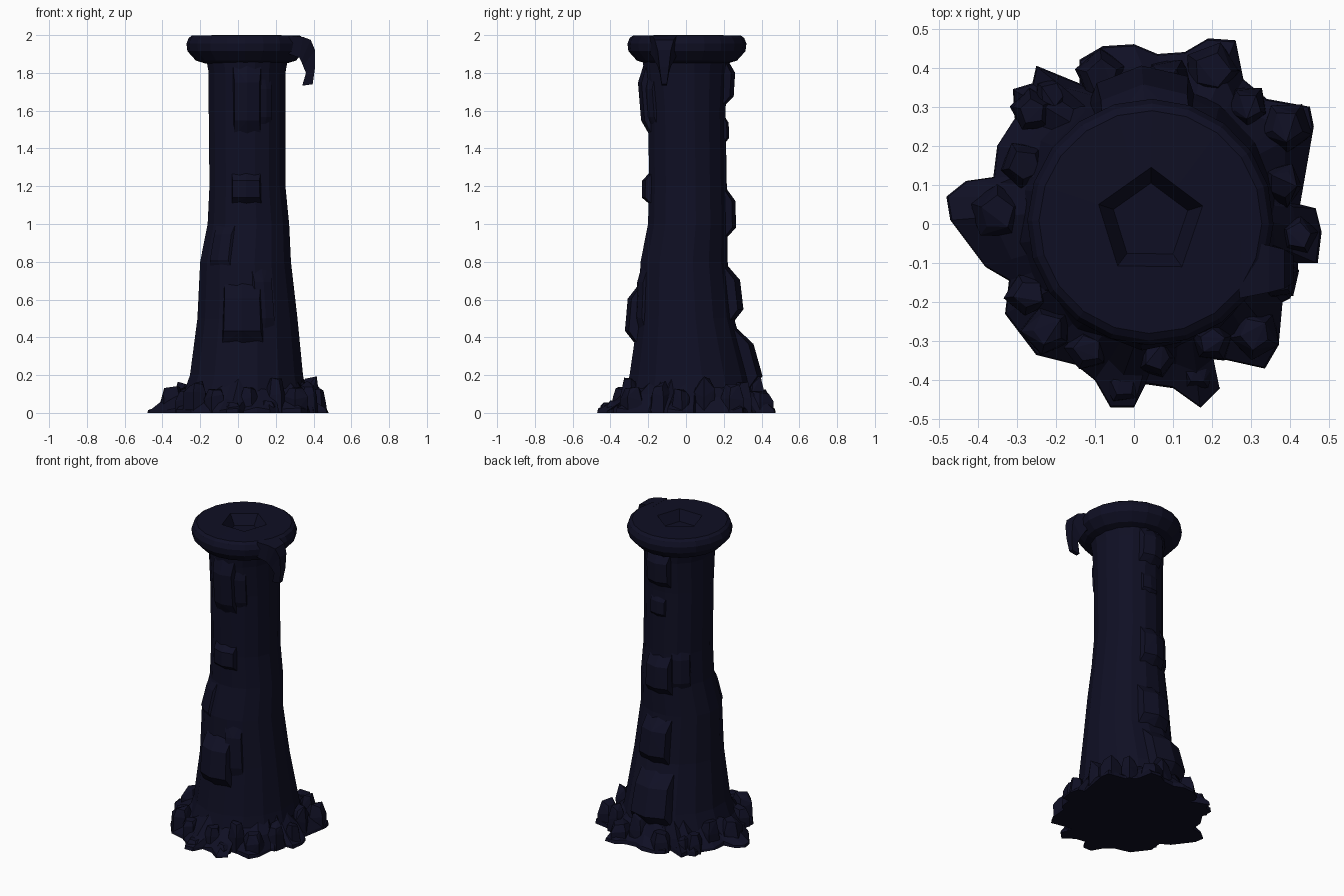
import bpy, bmesh, math, random
from mathutils import Vector

random.seed(4)
mat = bpy.data.materials.new("midnight navy stone")
mat.diffuse_color = (0.0048, 0.0048, 0.0175, 1)


def finish(name, bm):
    bmesh.ops.recalc_face_normals(bm, faces=bm.faces[:])
    me = bpy.data.meshes.new(name)
    bm.to_mesh(me)
    bm.free()
    me.materials.append(mat)
    ob = bpy.data.objects.new(name, me)
    bpy.context.collection.objects.link(ob)
    return ob


def loft(name, rings):
    bm = bmesh.new()
    vs = [[bm.verts.new(p) for p in r] for r in rings]
    n = len(vs[0])
    for a, b in zip(vs, vs[1:]):
        for i in range(n):
            j = (i + 1) % n
            bm.faces.new((a[i], a[j], b[j], b[i]))
    bm.faces.new(vs[0])
    bm.faces.new(vs[-1])
    return finish(name, bm)


def hull(name, pts):
    bm = bmesh.new()
    for p in pts:
        bm.verts.new(p)
    res = bmesh.ops.convex_hull(bm, input=bm.verts[:])
    loose = [v for v in bm.verts if not v.link_faces]
    bmesh.ops.delete(bm, geom=loose, context='VERTS')
    return finish(name, bm)


# trunk cross-sections: z, centre x, centre y, radius x, radius y
SECTIONS = [
    (0.00, 0.03, 0.02, 0.36, 0.37), (0.20, 0.045, 0.02, 0.305, 0.325),
    (0.50, 0.05, 0.00, 0.27, 0.26), (0.80, 0.04, -0.01, 0.245, 0.235),
    (1.00, 0.055, 0.01, 0.22, 0.215), (1.20, 0.05, 0.01, 0.205, 0.21),
    (1.60, 0.048, 0.005, 0.207, 0.208), (1.80, 0.048, 0.00, 0.207, 0.225),
    (1.90, 0.048, 0.00, 0.225, 0.24)]


def surf(a, z, out=0.0):
    """Point on the trunk at angle a and height z, pushed outward."""
    for s, t in zip(SECTIONS, SECTIONS[1:]):
        if z <= t[0]:
            break
    k = (z - s[0]) / (t[0] - s[0])
    cx, cy, rx, ry = [s[i] + (t[i] - s[i]) * k for i in range(1, 5)]
    return Vector((cx + (rx + out) * math.cos(a), cy + (ry + out) * math.sin(a), z))


N = 16
angles = [2 * math.pi * (i + 0.5) / N for i in range(N)]
loft("trunk", [[surf(a, s[0]) for a in angles] for s in SECTIONS])

# raised slabs of rock on the trunk: degrees, low z, high z, bulge, half width
SLABS = [
    (-90, 1.46, 1.86, 0.035, 22), (-62, 1.50, 1.80, 0.012, 12),
    (-92, 1.10, 1.28, 0.032, 24), (-95, 0.36, 0.70, 0.055, 24),
    (-70, 0.42, 0.80, 0.015, 14), (-125, 0.75, 1.02, 0.012, 18),
    (90, 1.62, 1.87, 0.035, 24), (88, 1.42, 1.58, 0.012, 18),
    (92, 0.92, 1.20, 0.04, 24), (88, 0.48, 0.79, 0.05, 24),
    (94, 0.12, 0.46, 0.06, 26), (130, 0.95, 1.25, 0.012, 18)]
for i, (d, lo, hi, out, w) in enumerate(SLABS):
    a, w, h = math.radians(d), math.radians(w), hi - lo
    pts = []
    for k in (-1, 0, 1):
        pts += [surf(a + k * w, lo, -0.015), surf(a + k * w, hi, -0.015)]
        for f in (0.22, 0.72):
            pts.append(surf(a + k * w * 0.75, lo + h * f, out * (1 - 0.25 * abs(k))))
    hull("trunk_slab_%d" % i, pts)

# jagged foot outline, spreading out from the trunk
OUTLINE = [
    (-.48, .07), (-.43, .11), (-.36, .12), (-.35, .2), (-.305, .27), (-.31, .345),
    (-.26, .36), (-.25, .405), (-.14, .36), (-.14, .42), (-.08, .455), (0, .46),
    (.06, .435), (.13, .44), (.19, .475), (.26, .47), (.28, .37), (.34, .32),
    (.45, .30), (.46, .25), (.425, .05), (.465, .04), (.48, -.02), (.47, -.1),
    (.42, -.1), (.42, -.13), (.4, -.19), (.38, -.2), (.37, -.31), (.335, -.37),
    (.2, -.34), (.19, -.37), (.22, -.42), (.17, -.47), (.1, -.42), (.03, -.41),
    (0, -.47), (-.06, -.47), (-.1, -.4), (-.15, -.36), (-.25, -.335),
    (-.33, -.23), (-.32, -.145), (-.38, -.11), (-.47, .01)]
foot = [[], [], [], []]
for x, y in OUTLINE:
    a = math.atan2(y, x)
    p, q = Vector((x, y, 0)), surf(a, 0.2)
    flat = Vector((q.x, q.y, 0))
    foot[0].append(p)
    foot[1].append(p * 0.99 + Vector((0, 0, random.uniform(0.01, 0.03))))
    foot[2].append(p.lerp(flat, 0.5) + Vector((0, 0, random.uniform(0.05, 0.10))))
    foot[3].append(flat * 0.98 + Vector((0, 0, random.uniform(0.13, 0.19))))
loft("jagged_foot", foot)

# boulders round the foot: x, y, radius, height
BOULDERS = [
    (-.35, .03, .075, .13), (-.26, .29, .06, .11), (-.21, .33, .055, .09),
    (-.08, .38, .07, .12), (.20, .39, .08, .11), (.29, .30, .06, .15),
    (.39, .25, .07, .14), (.38, .10, .06, .18), (.42, -.03, .055, .12),
    (.37, -.14, .06, .16), (.31, -.28, .07, .13), (.16, -.38, .05, .06),
    (.06, -.34, .06, .13), (-.03, -.41, .055, .06), (-.12, -.32, .06, .14),
    (-.22, -.27, .07, .16), (-.27, -.18, .065, .12), (-.28, .15, .07, .16),
    (.20, -.30, .06, .17), (.09, .36, .07, .18)]
for i, (x, y, r, h) in enumerate(BOULDERS):
    t0 = random.uniform(0, 6)
    pts = []
    for z, k in ((0, 1.0), (0.6 * h, 0.95), (h, 0.6)):
        for j in range(5):
            t = t0 + j * 2 * math.pi / 5
            q = r * k * random.uniform(0.85, 1.05)
            dz = random.uniform(-0.15, 0.1) * h if z else 0
            pts.append((x + q * math.cos(t), y + q * math.sin(t), z + dz))
    hull("boulder_%d" % i, pts)


# flared cap with a five-sided crater in its top
def pentagon(a):
    step = 2 * math.pi / 5
    return math.cos(step / 2) / math.cos((a - 0.3) % step - step / 2)


M = 20
cap_angles = [2 * math.pi * i / M + 0.3 for i in range(M)]
CAP = [(1.85, .215, 0), (1.865, .265, 0), (1.915, .31, 0), (1.955, .315, 0),
       (1.985, .303, 0), (1.998, .285, 0), (2.0, .14, 1), (1.935, .10, 1)]
loft("flared_cap", [[(0.042 + r * (pentagon(a) if five else 1) * math.cos(a),
                      0.005 + r * (pentagon(a) if five else 1) * math.sin(a), z)
                     for a in cap_angles] for z, r, five in CAP])

# hooked drip hanging off the cap: outer x,z / inner x,z / half width
HOOK = [(.27, 1.999, .27, 1.90, .075), (.345, 1.99, .325, 1.88, .06),
        (.385, 1.975, .335, 1.86, .05), (.408, 1.92, .345, 1.835, .035),
        (.408, 1.83, .36, 1.80, .025), (.395, 1.74, .34, 1.732, .014)]
loft("hooked_drip", [[(xo, -.115 - w, zo), (xo, -.115 + w, zo),
                      (xi, -.115 + w, zi), (xi, -.115 - w, zi)]
                     for xo, zo, xi, zi, w in HOOK])
